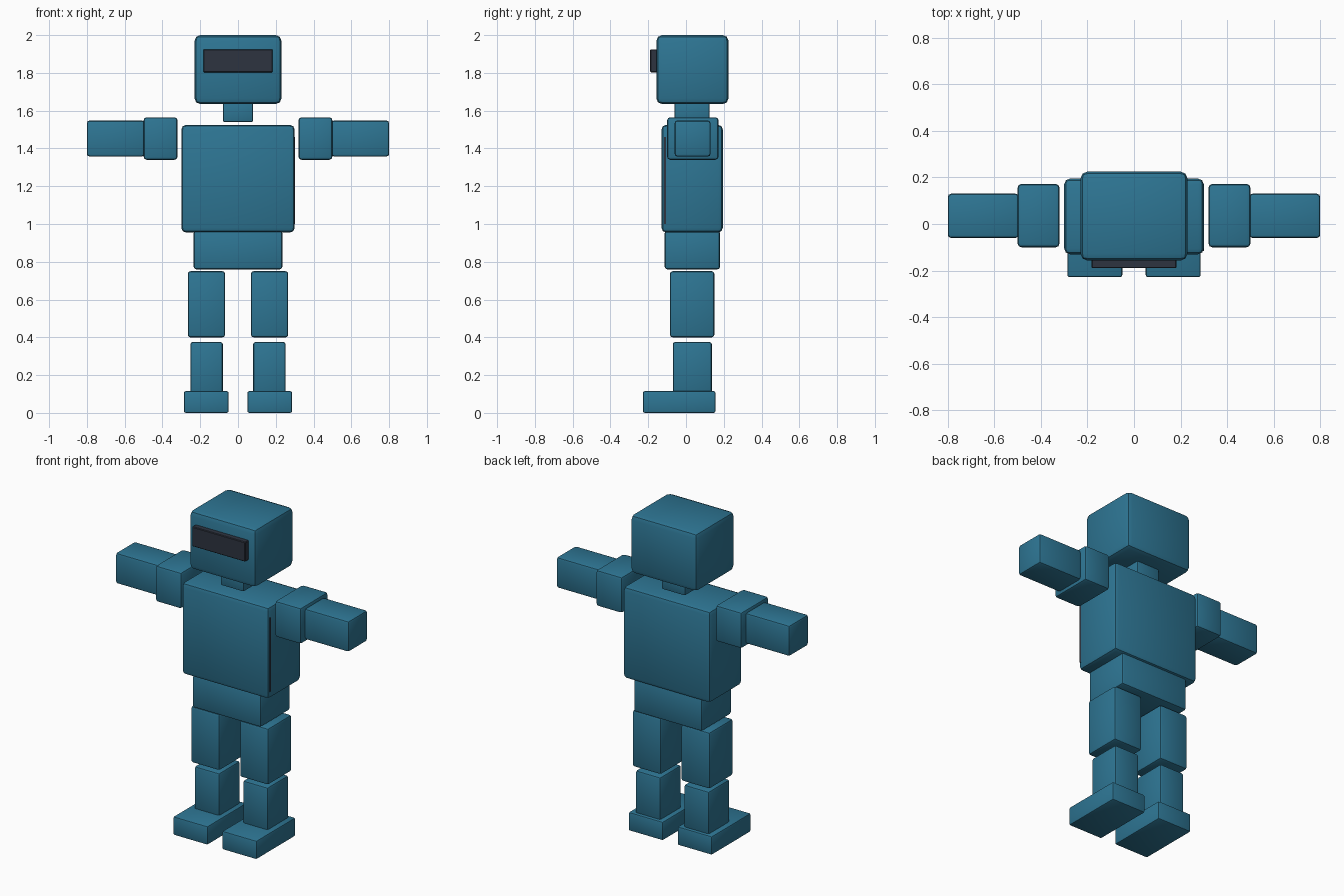
import bpy
import bmesh

if "Cube" in bpy.data.objects:
    bpy.data.objects.remove(bpy.data.objects["Cube"])


def material(name, rgb):
    m = bpy.data.materials.new(name)
    m.diffuse_color = (*rgb, 1)
    m.use_nodes = True
    m.node_tree.nodes["Principled BSDF"].inputs["Base Color"].default_value = m.diffuse_color
    return m


BLUE = material("steel blue", (0.027, 0.18, 0.295))
DARK = material("dark slate", (0.027, 0.034, 0.051))


def block(name, x, y, z, bevel, mat=BLUE, segments=2):
    """Rounded box spanning the given (min, max) ranges."""
    mesh = bpy.data.meshes.new(name)
    bm = bmesh.new()
    bmesh.ops.create_cube(bm, size=1)
    for v in bm.verts:
        v.co = [r[0] if c < 0 else r[1] for c, r in zip(v.co, (x, y, z))]
    if bevel:
        bmesh.ops.bevel(bm, geom=bm.edges[:], offset=bevel, segments=segments,
                        profile=0.5, affect='EDGES')
    bm.to_mesh(mesh)
    bm.free()
    mesh.materials.append(mat)
    obj = bpy.data.objects.new(name, mesh)
    bpy.context.collection.objects.link(obj)
    bpy.context.view_layer.objects.active = obj
    bpy.ops.object.select_all(action='DESELECT')
    obj.select_set(True)
    bpy.ops.object.shade_smooth_by_angle(angle=0.6)
    return obj


def pair(name, x, y, z, bevel):
    """Matching blocks on both sides of the body."""
    block("left_" + name, x, y, z, bevel)
    block("right_" + name, (-x[1], -x[0]), y, z, bevel)


# Head, visor and neck
block("head", (-0.23, 0.23), (-0.157, 0.225), (1.635, 2.0), 0.03)
block("visor", (-0.183, 0.183), (-0.19, -0.145), (1.803, 1.925), 0.004, DARK, 1)
block("neck", (-0.08, 0.08), (-0.06, 0.125), (1.54, 1.645), 0.008)

# Torso, with a thin dark seam on one side, and pelvis
block("torso", (-0.30, 0.30), (-0.13, 0.195), (0.955, 1.525), 0.025)
block("side_seam", (0.296, 0.301), (-0.116, -0.106), (1.0, 1.46), 0, DARK)
block("pelvis", (-0.235, 0.235), (-0.113, 0.18), (0.76, 0.965), 0.014)

# Arms stretched out sideways
pair("upper_arm", (0.32, 0.50), (-0.10, 0.172), (1.34, 1.565), 0.016)
pair("forearm", (0.495, 0.80), (-0.06, 0.13), (1.357, 1.548), 0.014)

# Legs and feet
pair("thigh", (0.068, 0.266), (-0.085, 0.15), (0.40, 0.75), 0.014)
pair("shin", (0.08, 0.252), (-0.07, 0.137), (0.105, 0.375), 0.012)
pair("foot", (0.05, 0.286), (-0.228, 0.156), (0.0, 0.115), 0.009)
